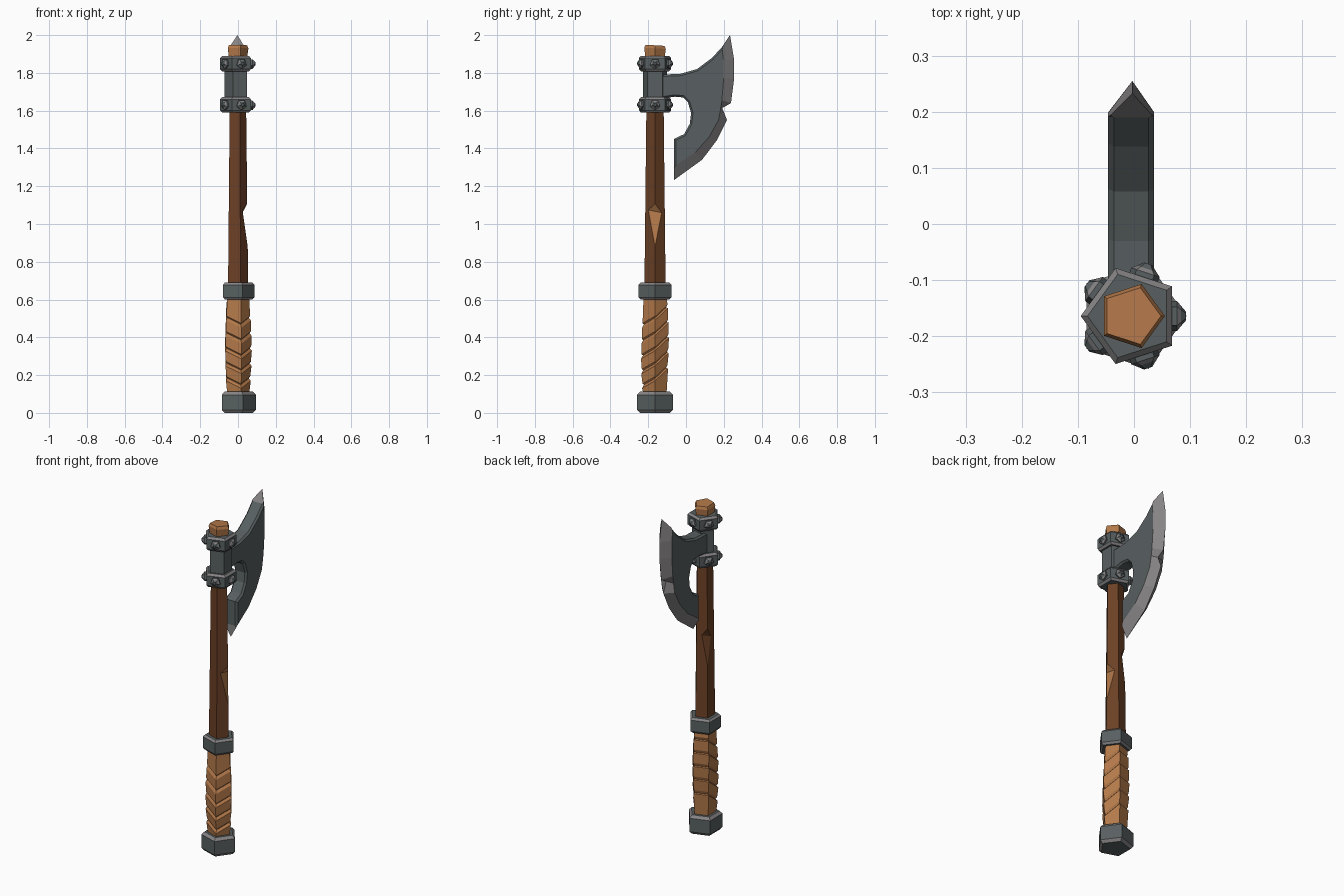
import bpy, bmesh, math
from mathutils import Vector, Matrix

if "Cube" in bpy.data.objects:
    bpy.data.objects.remove(bpy.data.objects["Cube"])

CX, CY = -0.005, -0.164          # haft axis
STEP = math.tau / 5              # everything on the haft is five-sided


def material(name, rgb):
    m = bpy.data.materials.new(name)
    m.diffuse_color = (*rgb, 1)
    m.use_nodes = True
    m.node_tree.nodes["Principled BSDF"].inputs["Base Color"].default_value = m.diffuse_color
    return m


IRON = material("dark_iron", (0.098, 0.116, 0.119))
STEEL = material("light_steel", (0.24, 0.23, 0.235))
DARK = material("dark_wood", (0.15, 0.052, 0.019))
LIGHT = material("light_wood", (0.45, 0.19, 0.068))


def finish(bm, name, mats):
    bmesh.ops.recalc_face_normals(bm, faces=bm.faces)
    mesh = bpy.data.meshes.new(name)
    bm.to_mesh(mesh)
    bm.free()
    for m in mats:
        mesh.materials.append(m)
    obj = bpy.data.objects.new(name, mesh)
    bpy.context.collection.objects.link(obj)
    return obj


def loft(name, rings, mats, phase=0.0, tilt_dir=0.0, accent=(), origin=(CX, CY, 0)):
    """Stack of pentagons (z, radius, tilt); bands listed in accent get material 1."""
    bm = bmesh.new()
    rows = []
    for z, r, tilt in rings:
        row = []
        for k in range(5):
            a = phase + k * STEP
            row.append(bm.verts.new((origin[0] + r * math.cos(a), origin[1] + r * math.sin(a),
                                     origin[2] + z + tilt * r * math.cos(a - tilt_dir))))
        rows.append(row)
    for i in range(len(rows) - 1):
        for k in range(5):
            n = (k + 1) % 5
            f = bm.faces.new((rows[i][k], rows[i][n], rows[i + 1][n], rows[i + 1][k]))
            f.material_index = 1 if i in accent else 0
    bm.faces.new(rows[0][::-1])
    bm.faces.new(rows[-1])
    return finish(bm, name, mats)


def band(name, z0, z1, r, phase=0.0, c=0.012):
    """Iron ring with bright chamfers."""
    return loft(name, [(z0, r - c, 0), (z0 + c, r, 0), (z1 - c, r, 0), (z1, r - c, 0)],
                [IRON, STEEL], phase, accent=(0, 2))


# Metal bands, pommel and head socket
band("pommel", 0.0, 0.112, 0.099, c=0.016)
band("grip_collar", 0.6, 0.69, 0.0915)
band("lower_head_ring", 1.59, 1.672, 0.09, math.pi)
band("upper_head_ring", 1.808, 1.89, 0.09, math.pi)
loft("head_socket", [(1.65, 0.066, 0), (1.83, 0.066, 0)], [IRON], math.pi)

# Wooden end above the head
loft("haft_top", [(1.87, 0.052, 0), (1.93, 0.06, -0.06), (1.946, 0.053, -0.06)],
     [LIGHT], tilt_dir=math.pi / 2)

# Wrapped grip: tilted grooves cut into a swelling profile
rings = [(0.1, 0.064, 0)]
for i in range(5):
    z = 0.2 + 0.08 * i
    r = 0.07 + 0.008 * math.sin(math.pi * (i + 0.5) / 5)
    rings += [(z - 0.012, r, 0.8), (z - 0.002, r - 0.011, 0.8), (z + 0.01, r - 0.003, 0.8)]
rings.append((0.61, 0.064, 0))
loft("wrapped_grip", rings, [LIGHT], tilt_dir=math.radians(108))


# Tapered shaft with chips cut out of two corners
def shaft():
    z0, z1, r0, r1 = 0.66, 1.62, 0.059, 0.048
    bm = bmesh.new()

    def point(k, z, t=0.0):
        # t moves from corner k toward the next (+) or previous (-) corner
        r = r0 + (r1 - r0) * (z - z0) / (z1 - z0)
        a, b = k * STEP, (k + (1 if t > 0 else -1)) * STEP
        p = Vector((math.cos(a), math.sin(a))).lerp(Vector((math.cos(b), math.sin(b))), abs(t))
        return bm.verts.new((CX + r * p.x, CY + r * p.y, z))

    low = [point(k, z0) for k in range(5)]
    top = [point(k, z1) for k in range(5)]
    chips = {}
    # corner, bottom, widest, top, depth, material
    for k, za, zm, zd, t, mat in ((0, 0.88, 1.067, 1.108, 0.68, 1), (2, 1.0, 1.17, 1.22, 0.5, 0)):
        a, d = point(k, za), point(k, zd)
        prev, nxt = point(k, zm + 0.007, -t), point(k, zm - 0.007, t)
        chips[k] = (a, prev, nxt, d)
        bm.faces.new((a, nxt, prev)).material_index = mat
        bm.faces.new((d, prev, nxt)).material_index = mat
    for k in range(5):
        n = (k + 1) % 5
        loop = [low[k], low[n]]
        if n in chips:
            a, prev, _, d = chips[n]
            loop += [a, prev, d]
        loop += [top[n], top[k]]
        if k in chips:
            a, _, nxt, d = chips[k]
            loop += [d, nxt, a]
        bm.faces.new(loop)
    bm.faces.new(low[::-1])
    bm.faces.new(top)
    finish(bm, "shaft", [DARK, LIGHT])


shaft()

# Five studs on each head ring
for ring, z in (("lower", 1.631), ("upper", 1.849)):
    for k in range(5):
        stud = loft(f"{ring}_stud_{k + 1}",
                    [(-0.005, 0.028, 0), (0.009, 0.028, 0), (0.016, 0.019, 0), (0.025, 0.008, 0)],
                    [IRON, STEEL], accent=(1,), origin=(0, 0, 0))
        a = k * STEP
        d = 0.09 * math.cos(math.pi / 5)
        stud.matrix_world = (Matrix.Translation((CX + d * math.cos(a), CY + d * math.sin(a), z))
                             @ Matrix.Rotation(a, 4, 'Z') @ Matrix.Rotation(math.pi / 2, 4, 'Y'))

# Bearded blade: thick plate with a ground cutting edge, (y, z) profiles
EDGE = [(.233, 2.0), (.255, 1.868), (.255, 1.77), (.238, 1.64), (.192, 1.614),
        (.217, 1.55), (.164, 1.444), (.085, 1.34), (-.063, 1.233)]
BEVEL = [(.19, 1.936), (.198, 1.87), (.199, 1.77), (.19, 1.655), (.184, 1.612),
         (.172, 1.55), (.122, 1.46), (.05, 1.38), (-.063, 1.305)]
BACK = [(-.063, 1.45), (-.01, 1.476), (.02, 1.53), (.027, 1.587), (.01, 1.645), (-.016, 1.67),
        (-.06, 1.674), (-.15, 1.66), (-.15, 1.79), (-.03, 1.795), (.058, 1.82), (.138, 1.88)]


def blade():
    bm = bmesh.new()
    half, n = 0.041, len(EDGE)
    edge = [bm.verts.new((CX + 0.002, y, z)) for y, z in EDGE]
    sides = [[bm.verts.new((CX + s * half, y, z)) for y, z in BEVEL + BACK] for s in (1, -1)]
    rim = []
    for side in sides:
        plate = bm.faces.new(side)
        rim += [e for e in plate.edges
                if not all(v in side[:n] for v in e.verts)]
        for i in range(n - 1):
            bm.faces.new((side[i], side[i + 1], edge[i + 1], edge[i])).material_index = 1
    right, left = sides
    for i in range(n - 1, len(right)):
        j = (i + 1) % len(right)
        bm.faces.new((right[i], right[j], left[j], left[i]))
    for i in (0, n - 1):
        bm.faces.new((right[i], left[i], edge[i])).material_index = 1
    bmesh.ops.recalc_face_normals(bm, faces=bm.faces)
    bmesh.ops.bevel(bm, geom=rim, offset=0.01, segments=1, affect='EDGES',
                    profile=0.5, material=0, clamp_overlap=True)
    finish(bm, "axe_blade", [IRON, STEEL])


blade()
